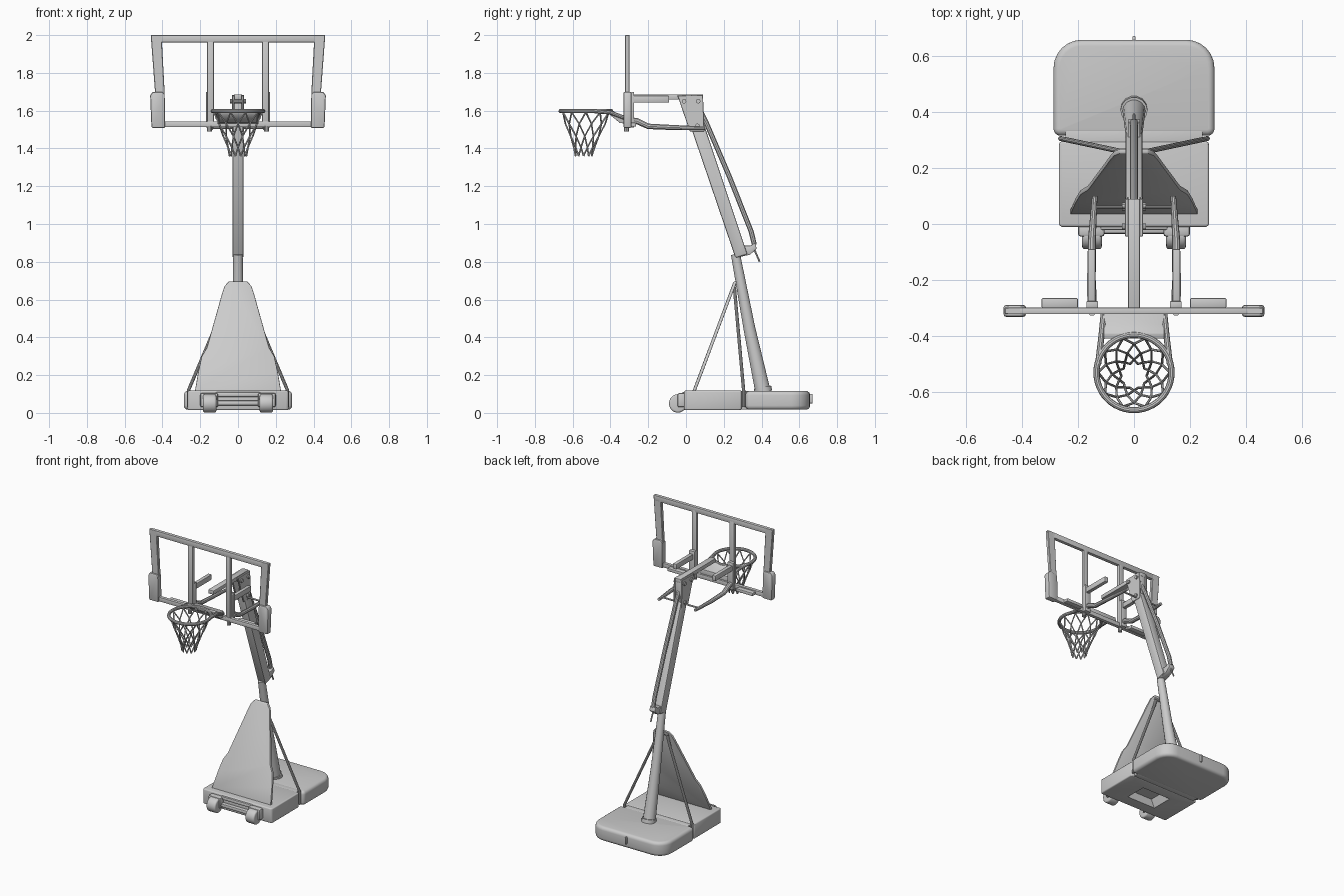
import bpy, bmesh
from math import sin, cos, pi, radians
from mathutils import Vector

if "Cube" in bpy.data.objects:
    bpy.data.objects.remove(bpy.data.objects["Cube"])

AX = {'x': (1, 2, 0), 'y': (0, 2, 1), 'z': (0, 1, 2)}


def prism(name, pts, axis, lo, hi, bevel=0.0, seg=2, mirror=False):
    """Extrude a flat outline along an axis."""
    a, b, c = AX[axis]
    bm = bmesh.new()
    rings = []
    for h in (lo, hi):
        ring = []
        for p in pts:
            co = [0, 0, 0]
            co[a], co[b], co[c] = p[0], p[1], h
            ring.append(bm.verts.new(co))
        rings.append(ring)
        bm.faces.new(ring)
    n = len(pts)
    for i in range(n):
        j = (i + 1) % n
        bm.faces.new((rings[0][i], rings[0][j], rings[1][j], rings[1][i]))
    bmesh.ops.recalc_face_normals(bm, faces=bm.faces)
    me = bpy.data.meshes.new(name)
    bm.to_mesh(me)
    bm.free()
    ob = bpy.data.objects.new(name, me)
    bpy.context.collection.objects.link(ob)
    if bevel:
        m = ob.modifiers.new("bevel", 'BEVEL')
        m.width, m.segments, m.limit_method, m.angle_limit = bevel, seg, 'ANGLE', radians(40)
    if mirror:
        ob.modifiers.new("mirror", 'MIRROR')
    return ob


def box(name, x, y, z, bevel=0.004, mirror=False):
    return prism(name, [(x[0], y[0]), (x[1], y[0]), (x[1], y[1]), (x[0], y[1])],
                 'z', z[0], z[1], bevel, 2, mirror)


def tube(name, paths, r, cyclic=False, radii=None, res=3):
    """Round rod along one or more point paths."""
    cu = bpy.data.curves.new(name, 'CURVE')
    cu.dimensions, cu.bevel_depth, cu.bevel_resolution = '3D', r, res
    cu.use_fill_caps = True
    for pts in paths:
        s = cu.splines.new('POLY')
        s.points.add(len(pts) - 1)
        for i, p in enumerate(pts):
            s.points[i].co = (*p, 1)
            if radii:
                s.points[i].radius = radii[i]
        s.use_cyclic_u = cyclic
    ob = bpy.data.objects.new(name, cu)
    bpy.context.collection.objects.link(ob)
    return ob


def both(pts):
    return [pts, [(-x, y, z) for x, y, z in pts]]


def rounded(x0, x1, y0, y1, r_front, r_back, n=6):
    pts = []
    for cx, cy, r, a0 in ((x1, y0, r_front, -90), (x1, y1, r_back, 0),
                          (x0, y1, r_back, 90), (x0, y0, r_front, 180)):
        ox = cx - r if cx == x1 else cx + r
        oy = cy - r if cy == y1 else cy + r
        for i in range(n + 1):
            a = radians(a0 + 90 * i / n)
            pts.append((ox + r * cos(a), oy + r * sin(a)))
    return pts


# Base: front and rear halves of the tank with a strap groove between
front = prism("base_front", rounded(-.268, .268, -.01, .295, .01, .01, 2), 'z', .015, .118, .012, 3)
prism("base_rear", rounded(-.287, .287, .315, .657, .025, .1), 'z', .017, .116, .022, 4)
box("base_bridge", (-.245, .245), (.27, .34), (.018, .115))
box("base_rear_tab", (-.006, .006), (.64, .67), (.05, .1))
cutter = prism("recess_cutter", [(-.125, -.02), (.125, -.02), (.085, .07), (-.085, .07)], 'y', .07, .22)
cutter.hide_render = True
m = front.modifiers.new("recess", 'BOOLEAN')
m.operation, m.object, m.solver = 'DIFFERENCE', cutter, 'EXACT'

# Front wheels, forks and the bar between them
wheel = [(-.043 + .047 * cos(i * pi / 12), .05 + .049 * sin(i * pi / 12)) for i in range(24)]
prism("wheel", wheel, 'x', .115, .185, .01, 3, True)
box("wheel_fork", (.105, .2), (-.045, .0), (.03, .105), .01, True)
box("front_bar", (-.12, .12), (-.035, .0), (.04, .065), .008)
box("front_ledge", (-.12, .12), (-.022, .0), (.085, .11), .008)

# Leaning front shield
half = [(.228, .115), (.21, .22), (.192, .30), (.165, .345), (.155, .38),
        (.085, .63), (.072, .67), (.05, .695)]
shield = prism("front_shield", half + [(-x, z) for x, z in reversed(half)], 'y', 0, .018, .004)
for v in shield.data.vertices:
    v.co.y += .028 + (v.co.z - .115) * .385 + max(0, abs(v.co.x) - .04) * .03

# Lower pole and its stay rods
tube("lower_pole", [[(0, .41, .1), (0, .335, .45), (0, .262, .84)]], .04,
     radii=[1.05, .8, .62], res=5)
tube("pole_collar", [[(0, .41, .11), (0, .405, .135)]], .048, res=5)
tube("stay_rod", both([(.03, .255, .68), (.05, .26, .62), (.262, .305, .12), (.262, .305, .03)]), .009)
tube("shield_pin", [[(-.05, .258, .675), (.05, .258, .675)]], .012)

# Upper pole sleeve, bracket and height-adjust handle
prism("upper_pole", [(.02, 1.53), (.262, .82), (.325, .84), (.305, .9), (.095, 1.53)],
      'x', -.03, .03, .008)
prism("handle_bracket", [(.262, .82), (.34, .838), (.375, .87), (.365, .9), (.34, .885), (.3, .885)],
      'x', -.022, .022, .004)
tube("adjust_handle", [[(0, .075, 1.6), (0, .11, 1.53), (0, .23, 1.25), (0, .345, .96), (0, .362, .89)]], .014)
tube("handle_tip", [[(0, .355, .88), (0, .39, .8)]], .005)

# Pole head with side plates
prism("head_plate", [(.02, 1.49), (-.045, 1.68), (.09, 1.683), (.097, 1.49)],
      'x', .02, .032, .002, 1, True)
tube("head_pin", [[(-.042, y, z) for _ in (0,)] + [(.042, y, z)]
                  for y, z in ((-.01, 1.65), (.065, 1.65), (.06, 1.52))], .012)
box("head_core", (-.021, .021), (.04, .088), (1.5, 1.675))

# Arms carrying the backboard
box("upper_centre_arm", (-.021, .021), (-.3, .09), (1.658, 1.686))
box("upper_side_arm", (.138, .165), (-.3, -.09), (1.643, 1.68), .004, True)
tube("lower_side_arm", both([(.15, -.3, 1.55), (.15, -.26, 1.545), (.152, -.2, 1.517),
                             (.15, -.05, 1.51), (.14, .1, 1.507)]), .014,
     radii=[1.2, 1.2, 1.1, 1, .7])
tube("lower_cross_rod", [[(-.14, .06, 1.508), (.14, .06, 1.508)]], .006)

# Backboard frame
Y0, Y1 = -.322, -.298
prism("board_post", [(.462, 2.0), (.438, 1.68), (.44, 1.515), (.39, 1.515), (.388, 1.69), (.403, 1.97),
                     (.403, 2.0)], 'y', Y0, Y1, .003, 1, True)
box("board_top_rail", (-.45, .45), (Y0, Y1), (1.962, 2.0), .003)
box("board_bottom_rail", (-.42, .42), (Y0, Y1), (1.513, 1.543), .003)
box("board_upright", (.128, .163), (Y0 + .002, Y1), (1.52, 1.98), .003, True)
prism("board_pad", [(.386, 1.508), (.458, 1.508), (.465, 1.68), (.452, 1.7), (.4, 1.7), (.388, 1.685)],
      'y', -.331, -.289, .008, 2, True)
box("board_back_clip", (.2, .33), (-.3, -.264), (1.515, 1.537), .005, True)
box("arm_mount", (.128, .17), (-.3, -.275), (1.51, 1.7), .003, True)
tube("board_bolt", both([(.15, -.315, 1.49), (.15, -.315, 1.52)]), .013)

# Rim and its mounting bracket
C, R, RZ = Vector((0, -.53, 1.598)), .134, 1.598


def ring_pt(a, r, z, cy=-.53):
    return (r * cos(a), cy + r * sin(a), z)


tube("rim", [[ring_pt(i * pi / 24, R, RZ) for i in range(48)]], .011, True)
prism("rim_bracket", [(-.41, 1.6), (-.405, 1.58), (-.35, 1.535), (-.31, 1.53), (-.31, 1.575), (-.36, 1.58),
                      (-.39, 1.603)], 'x', -.108, .108, .003)
tube("rim_arm", both([(.128, -.5, 1.598), (.116, -.4, 1.59), (.108, -.32, 1.56)]), .011)

# Net: two families of strands that cross in diamonds
levels = [(.128, 1.592), (.105, 1.53), (.078, 1.465), (.055, 1.405), (.045, 1.36)]
strands = []
for k in range(10):
    for side in (1, -1):
        strands.append([ring_pt((k + side * (.5 if i % 2 else 0)) * 2 * pi / 10, r, z, -.53 - .012 * i / 4)
                        for i, (r, z) in enumerate(levels)])
tube("net", strands, .0045, res=1)

# Apply modifiers, turn curves into meshes, smooth the rounded parts
bpy.ops.object.select_all(action='DESELECT')
for ob in bpy.data.objects:
    if ob != cutter:
        ob.select_set(True)
        bpy.context.view_layer.objects.active = ob
bpy.ops.object.convert(target='MESH')
bpy.data.objects.remove(cutter)
bpy.ops.object.shade_smooth_by_angle(angle=radians(35))
